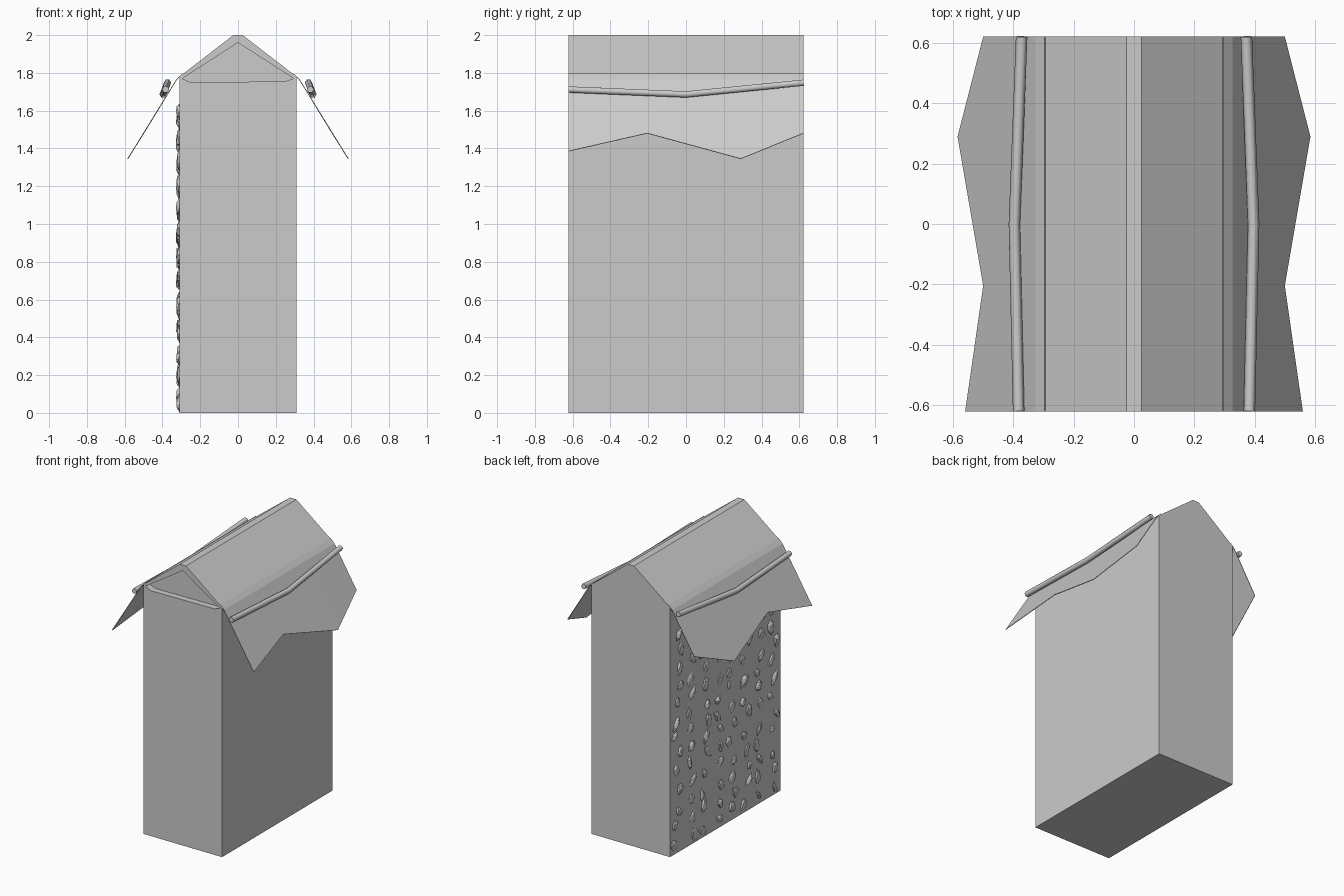
import bpy, bmesh, math, random
from mathutils import Matrix, Vector

if "Cube" in bpy.data.objects:
    bpy.data.objects.remove(bpy.data.objects["Cube"])

random.seed(7)
HALF_Y = 0.622


def make_object(name, bm):
    bmesh.ops.recalc_face_normals(bm, faces=bm.faces)
    mesh = bpy.data.meshes.new(name)
    bm.to_mesh(mesh)
    bm.free()
    obj = bpy.data.objects.new(name, mesh)
    bpy.context.collection.objects.link(obj)
    return obj


def extrude_profile(name, pts, y0, y1):
    bm = bmesh.new()
    a = [bm.verts.new((x, y0, z)) for x, z in pts]
    b = [bm.verts.new((x, y1, z)) for x, z in pts]
    n = len(pts)
    bm.faces.new(a)
    bm.faces.new(b)
    for i in range(n):
        bm.faces.new((a[i], a[(i + 1) % n], b[(i + 1) % n], b[i]))
    return make_object(name, bm)


# Gabled body, with a flat ridge
body = extrude_profile("house_body", [
    (-0.31, 0), (0.31, 0), (0.31, 1.78), (0.025, 2.0), (-0.025, 2.0), (-0.31, 1.78)],
    -HALF_Y, HALF_Y)

# Shallow recess in the front gable
cutter = extrude_profile("gable_cutter", [
    (-0.25, 1.75), (0.25, 1.755), (0.295, 1.77), (0, 1.96), (-0.295, 1.77)],
    -HALF_Y - 0.1, -HALF_Y + 0.045)
cutter.hide_render = True
cutter.hide_set(True)
cut = body.modifiers.new("gable_recess", 'BOOLEAN')
cut.operation = 'DIFFERENCE'
cut.object = cutter
cut.solver = 'EXACT'

# Ragged cloth eaves and bent rods, one per side
HEM = [(-HALF_Y, 1.385), (-0.205, 1.48), (0.29, 1.345), (HALF_Y, 1.48)]
ROD = [(0.383, -HALF_Y, 1.712), (0.397, 0, 1.686), (0.373, HALF_Y, 1.748)]


def flap_x(z):
    return 0.584 - (z - 1.345) * 0.63


for side, label in ((-1, "left"), (1, "right")):
    bm = bmesh.new()
    rows = []
    for y, z in HEM:
        rows.append([bm.verts.new((side * px, y, pz)) for px, pz in
                     ((0.295, 1.795), (0.325, 1.765), (flap_x(z), z))])
    for r0, r1 in zip(rows, rows[1:]):
        for i in range(2):
            bm.faces.new((r0[i], r1[i], r1[i + 1], r0[i + 1]))
    flap = make_object(label + "_cloth_eave", bm)
    sol = flap.modifiers.new("thickness", 'SOLIDIFY')
    sol.thickness = 0.004
    sol.offset = 0

    curve = bpy.data.curves.new(label + "_rod", 'CURVE')
    curve.dimensions = '3D'
    curve.bevel_depth = 0.019
    curve.bevel_resolution = 1
    curve.use_fill_caps = True
    sp = curve.splines.new('POLY')
    sp.points.add(len(ROD) - 1)
    for p, (x, y, z) in zip(sp.points, ROD):
        p.co = (side * x, y, z, 1)
    rod = bpy.data.objects.new(label + "_rod", curve)
    bpy.context.collection.objects.link(rod)

# Faceted stones set into the left wall
bm = bmesh.new()
for row in range(13):
    for col in range(8):
        y = -0.54 + col * 0.154 + random.uniform(-0.04, 0.04)
        z = 0.07 + row * 0.125 + random.uniform(-0.03, 0.03)
        size = Vector((random.uniform(0.012, 0.022),
                       random.uniform(0.022, 0.036),
                       random.uniform(0.035, 0.06)))
        mat = (Matrix.Translation((-0.31, y, z))
               @ Matrix.Rotation(random.uniform(-0.9, 0.9), 4, 'X')
               @ Matrix.Diagonal((*size, 1)))
        made = bmesh.ops.create_icosphere(bm, subdivisions=1, radius=1, matrix=mat)
        for v in made["verts"]:
            v.co.y += random.uniform(-0.008, 0.008)
            v.co.z += random.uniform(-0.008, 0.008)
            v.co.y = max(-HALF_Y, min(HALF_Y, v.co.y))
            v.co.z = max(0.0, v.co.z)
make_object("left_wall_stones", bm)
